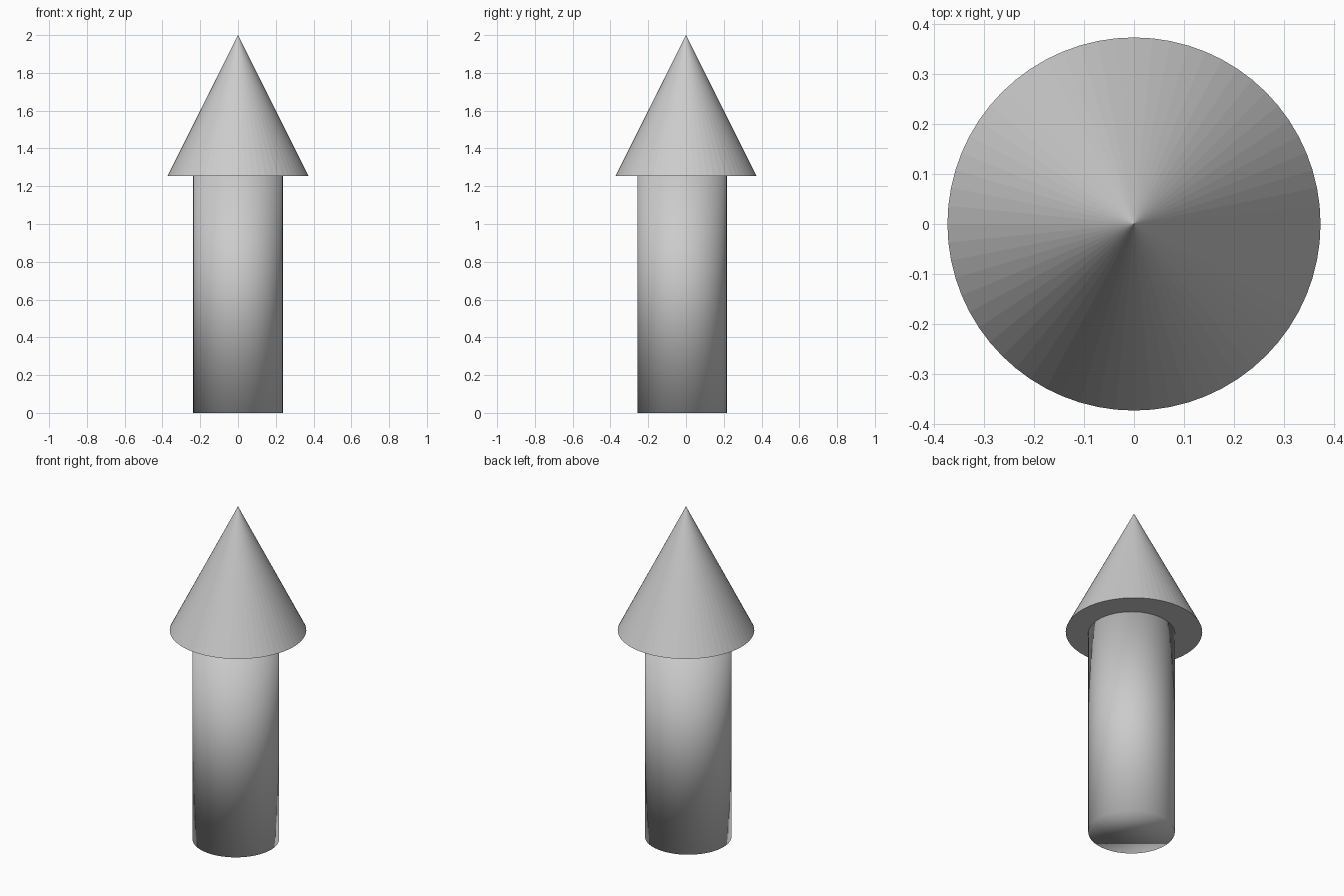
import bpy

if "Cube" in bpy.data.objects:
    bpy.data.objects.remove(bpy.data.objects["Cube"])

SIDES = 64
CONE_BASE = 1.253
HEIGHT = 2.0
SHAFT_TOP = CONE_BASE + 0.005

# Shaft: smooth-shaded cylinder, set slightly towards the front
bpy.ops.mesh.primitive_cylinder_add(
    vertices=SIDES, radius=0.237, depth=SHAFT_TOP,
    location=(0, -0.021, SHAFT_TOP / 2))
shaft = bpy.context.object
shaft.name = "shaft"
bpy.ops.object.shade_smooth()

# Tip: flat-faced cone with a closed base
bpy.ops.mesh.primitive_cone_add(
    vertices=SIDES, radius1=0.3735, radius2=0, depth=HEIGHT - CONE_BASE,
    location=(0, 0, (HEIGHT + CONE_BASE) / 2))
tip = bpy.context.object
tip.name = "cone_tip"
bpy.ops.object.shade_flat()
